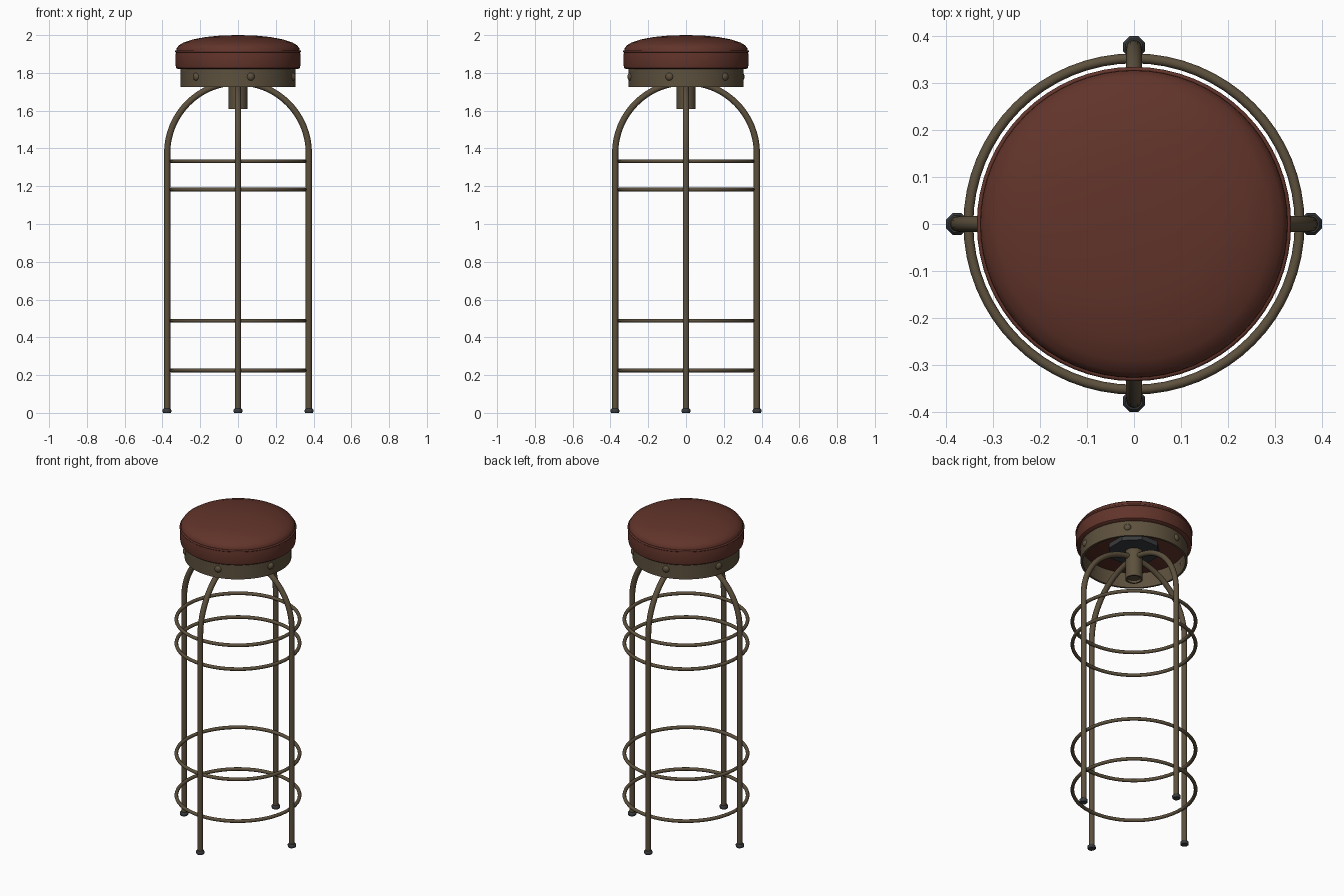
import bpy
import bmesh
from math import sin, cos, pi, radians
from mathutils import Matrix, Vector

cube = bpy.data.objects.get("Cube")
if cube:
    bpy.data.objects.remove(cube, do_unlink=True)


def material(name, rgb):
    m = bpy.data.materials.new(name)
    m.use_nodes = True
    m.diffuse_color = (*rgb, 1)
    bsdf = m.node_tree.nodes["Principled BSDF"]
    bsdf.inputs["Base Color"].default_value = (*rgb, 1)
    bsdf.inputs["Roughness"].default_value = 0.6
    return m


LEATHER = material("brown leather", (0.12, 0.034, 0.023))
METAL = material("aged bronze metal", (0.11, 0.082, 0.047))
RUBBER = material("dark grey rubber", (0.04, 0.043, 0.047))


def finish(name, bm, mat, angle=40):
    bmesh.ops.recalc_face_normals(bm, faces=bm.faces)
    mesh = bpy.data.meshes.new(name)
    bm.to_mesh(mesh)
    bm.free()
    mesh.materials.append(mat)
    obj = bpy.data.objects.new(name, mesh)
    bpy.context.collection.objects.link(obj)
    bpy.ops.object.select_all(action='DESELECT')
    obj.select_set(True)
    bpy.context.view_layer.objects.active = obj
    bpy.ops.object.shade_smooth_by_angle(angle=radians(angle))
    return obj


def lathe(name, profile, mat, steps=64, closed=False, at=(0, 0), turn=0):
    """Spin an (r, z) profile around a vertical axis."""
    bm = bmesh.new()
    verts = [bm.verts.new((r, 0, z)) for r, z in profile]
    pairs = list(zip(verts, verts[1:]))
    if closed:
        pairs.append((verts[-1], verts[0]))
    edges = [bm.edges.new(p) for p in pairs]
    bmesh.ops.spin(bm, geom=verts + edges, cent=(0, 0, 0), axis=(0, 0, 1),
                   angle=2 * pi, steps=steps, use_duplicate=False)
    bmesh.ops.remove_doubles(bm, verts=bm.verts, dist=1e-4)
    bmesh.ops.rotate(bm, verts=bm.verts, matrix=Matrix.Rotation(turn, 3, 'Z'))
    bmesh.ops.translate(bm, verts=bm.verts, vec=(*at, 0))
    return finish(name, bm, mat)


def hoop(name, radius, z, tube, mat):
    circle = [(radius + tube * cos(a * pi / 5), z + tube * sin(a * pi / 5))
              for a in range(10)]
    return lathe(name, circle, mat, closed=True)


def leg(name, path, tube, angle, sides=12):
    """Sweep a round section along an (r, z) path, then turn it about z."""
    bm = bmesh.new()
    rings = []
    for i, (r, z) in enumerate(path):
        a, b = path[max(i - 1, 0)], path[min(i + 1, len(path) - 1)]
        along = Vector((b[0] - a[0], 0, b[1] - a[1])).normalized()
        side = Vector((0, 1, 0))
        out = side.cross(along)
        centre = Vector((r, 0, z))
        rings.append([bm.verts.new(centre + tube * (
            cos(2 * pi * k / sides) * out + sin(2 * pi * k / sides) * side))
            for k in range(sides)])
    for low, high in zip(rings, rings[1:]):
        for k in range(sides):
            n = (k + 1) % sides
            bm.faces.new((low[k], low[n], high[n], high[k]))
    bm.faces.new(rings[0])
    bm.faces.new(rings[-1])
    bmesh.ops.rotate(bm, verts=bm.verts, matrix=Matrix.Rotation(angle, 3, 'Z'))
    return finish(name, bm, METAL)


# Padded cushion with a domed top and a piped seam
lathe("seat_cushion", [
    (0, 1.82), (0.318, 1.82), (0.328, 1.827), (0.331, 1.845), (0.331, 1.895),
    (0.327, 1.914), (0.326, 1.928), (0.315, 1.944), (0.29, 1.96),
    (0.24, 1.977), (0.17, 1.99), (0.09, 1.998), (0, 2.0)], LEATHER)
hoop("cushion_piping", 0.328, 1.914, 0.006, LEATHER)

# Metal band below the cushion, open underneath
lathe("seat_band", [(0.305, 1.725), (0.305, 1.822), (0.293, 1.822),
                    (0.293, 1.725)], METAL, closed=True)

# Domed bolts around the band
for i in range(6):
    bm = bmesh.new()
    bmesh.ops.create_uvsphere(bm, u_segments=12, v_segments=8, radius=0.021)
    bmesh.ops.scale(bm, verts=bm.verts, vec=(0.7, 1, 1))
    bmesh.ops.translate(bm, verts=bm.verts, vec=(0.303, 0, 1.78))
    bmesh.ops.rotate(bm, verts=bm.verts,
                     matrix=Matrix.Rotation(radians(60 * i - 77), 3, 'Z'))
    finish(f"band_bolt_{i + 1}", bm, METAL)

# Mounting plate and swivel tube under the seat
lathe("mounting_plate", [(0, 1.79), (0.15, 1.79), (0.15, 1.822), (0, 1.822)],
      RUBBER, steps=8, turn=pi / 8)
lathe("swivel_tube", [(0, 1.625), (0.04, 1.625), (0.04, 1.61), (0.05, 1.61),
                      (0.05, 1.79), (0, 1.79)], METAL, steps=24)

# Four legs that arch in to the centre, each with a rubber foot
LEG_R, ARCH_Z = 0.375, 1.375
path = [(LEG_R, 0.01)] + [
    (LEG_R * cos(t * pi / 32), ARCH_Z + LEG_R * sin(t * pi / 32))
    for t in range(17)]
for i, side in enumerate(("left", "back", "right", "front")):
    a = i * pi / 2
    leg(f"{side}_leg", path, 0.0165, a)
    lathe(f"{side}_foot", [(0, 0), (0.022, 0), (0.025, 0.005), (0.025, 0.016),
                           (0.019, 0.023), (0, 0.023)], RUBBER, steps=8,
          at=(0.376 * cos(a), 0.376 * sin(a)), turn=pi / 8)

# Hoops joining the legs
for i, z in enumerate((0.225, 0.488, 1.182, 1.332)):
    hoop(f"leg_hoop_{i + 1}", 0.352, z, 0.0105, METAL)
